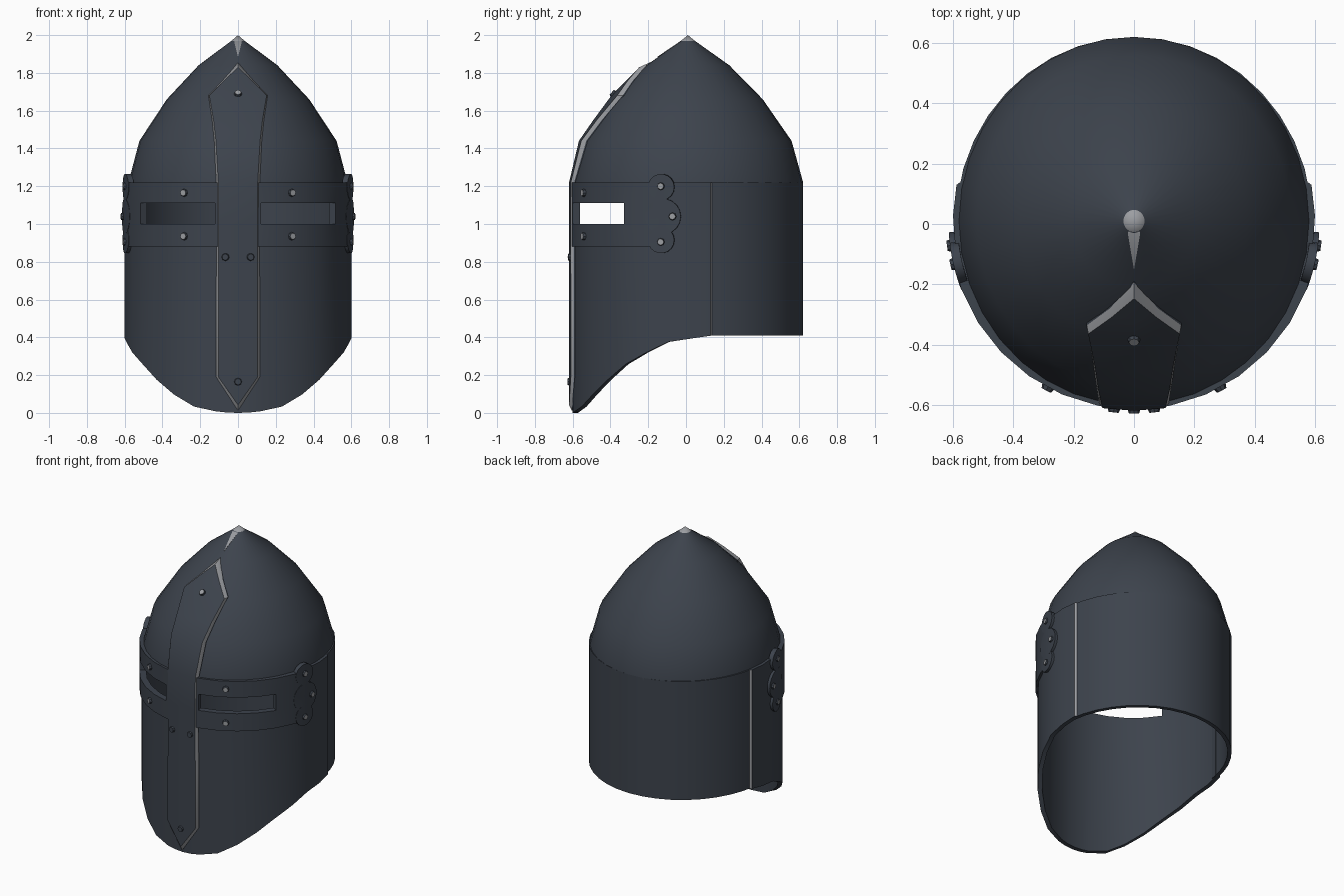
import bpy, bmesh, math
from mathutils import Vector, Matrix

if "Cube" in bpy.data.objects:
    bpy.data.objects.remove(bpy.data.objects["Cube"])

A, B, CY = 0.60, 0.61, 0.01          # helmet half width, half depth, centre in y
DOME = [(0, 1), (1.22, 1), (1.44, 0.9), (1.66, 0.65), (1.84, 0.36), (1.97, 0.06), (2.0, 0)]
HEM = [(-0.60, 0.0), (-0.55, 0.035), (-0.45, 0.145), (-0.3, 0.275), (-0.1, 0.375), (0.14, 0.41)]


def material(name, rgb):
    m = bpy.data.materials.new(name)
    m.diffuse_color = (*rgb, 1)
    m.use_nodes = True
    m.node_tree.nodes["Principled BSDF"].inputs["Base Color"].default_value = m.diffuse_color
    return m


STEEL = material("dark steel", (0.046, 0.056, 0.073))
WORN = material("worn bare steel", (0.33, 0.34, 0.36))


def interp(table, t):
    if t <= table[0][0]:
        return table[0][1]
    for (a, va), (b, vb) in zip(table, table[1:]):
        if t <= b:
            return va + (vb - va) * (t - a) / (b - a)
    return table[-1][1]


def P(th, z, off=0.0, a=A):
    """Point on the helmet surface; angle 0 is the front, positive to +x."""
    s = interp(DOME, z)
    return Vector((max(0, a * s + off) * math.sin(th), CY - max(0, B * s + off) * math.cos(th), z))


def finish(ob_name, mesh, angle=35):
    ob = bpy.data.objects.new(ob_name, mesh)
    bpy.context.collection.objects.link(ob)
    bpy.ops.object.select_all(action='DESELECT')
    ob.select_set(True)
    bpy.context.view_layer.objects.active = ob
    bpy.ops.object.shade_smooth_by_angle(angle=math.radians(angle))
    return ob


def solid(name, outer, inner, faces, worn=lambda c, i: False):
    """Closed plate from an outer sheet, its inner copy and a rim."""
    n = len(outer)
    edges = {(f[k - 1], f[k]) for f in faces for k in range(len(f))}
    rim = [(v, u, u + n, v + n) for u, v in edges if (v, u) not in edges]
    every = list(faces) + [tuple(i + n for i in reversed(f)) for f in faces] + rim
    me = bpy.data.meshes.new(name)
    me.from_pydata(list(outer) + list(inner), [], every)
    me.materials.append(STEEL)
    me.materials.append(WORN)
    for i, p in enumerate(me.polygons):
        p.material_index = int(worn(p.center, i))
    return finish(name, me)


def grid(name, cols, rows, outer_f, inner_f, keep=lambda th, j: True, worn=lambda c, i: False):
    """Curved sheet over columns (angles) and rows; repeated points are merged."""
    seen, outer, inner, faces = {}, [], [], []

    def vert(th, r):
        p = outer_f(th, r)
        key = tuple(round(c, 4) + 0.0 for c in p)
        if key not in seen:
            seen[key] = len(outer)
            outer.append(p)
            inner.append(inner_f(th, r))
        return seen[key]

    for i in range(len(cols) - 1):
        for j in range(len(rows) - 1):
            if keep(abs(cols[i] + cols[i + 1]) / 2, j):
                q = [vert(cols[i], rows[j]), vert(cols[i + 1], rows[j]),
                     vert(cols[i + 1], rows[j + 1]), vert(cols[i], rows[j + 1])]
                faces.append(tuple(dict.fromkeys(q)))
    return solid(name, outer, inner, faces, worn)


def mirrored(half):
    return [-t for t in reversed(half[1:])] + half


# Pointed dome with a worn tip
ring = [i * math.tau / 36 for i in range(37)]
grid("dome", ring, [1.2, 1.22, 1.44, 1.66, 1.84, 1.97, 2.0],
     lambda t, z: P(t, z, 0, 0.58),
     lambda t, z: P(t, z, -0.03, 0.58) - Vector((0, 0, 0.03 * (1 - interp(DOME, z)))),
     worn=lambda c, i: c.z > 1.975)

# Worn streak running forward from the tip
streak = [(-0.5, 1.968), (0, 1.885), (0.5, 1.968)]
solid("tip_streak", [P(t, z, 0.006, 0.58) for t, z in streak],
      [P(t, z, -0.002, 0.58) for t, z in streak], [(0, 1, 2)], lambda c, i: True)

# Rear skirt
back = [1.7 + i * (math.tau - 3.4) / 18 for i in range(19)]
grid("rear_skirt", back, [0.41, 1.22], lambda t, z: P(t, z, 0, 0.59),
     lambda t, z: P(t, z, -0.025, 0.59))


# Face plate with curved hem, eye slots and a worn chamfer at its rear edge
def face_pt(off):
    def f(t, r):
        z = interp(HEM, CY - B * math.cos(t)) if r == 0 else r
        return P(t, z, off - (0.009 if abs(t) > 1.78 else 0))
    return f


def slot(t, j):
    return not (j == 1 and 0.2 < t < 1.0)


front = [0, 0.1, 0.2, 0.4, 0.6, 0.8, 1.0, 1.2, 1.4, 1.6]
grid("face_plate", mirrored(front + [1.768, 1.785]), [0, 1.0, 1.11, 1.22],
     face_pt(0), face_pt(-0.028), slot,
     lambda c, i: c.y > 0.127 and abs(c.x) > 0.58)

# Eye band with the same slots
BAND = 0.014
grid("eye_band", mirrored(front[:8] + [1.34]), [0.88, 1.0, 1.11, 1.22],
     lambda t, z: P(t, z, BAND), lambda t, z: P(t, z, -0.002), slot)

# Scalloped ends of the band
for side, sg in (("right", 1), ("left", -1)):
    for k, (th, z0, r) in enumerate([(1.34, 1.195, 0.07), (1.355, 1.04, 0.095), (1.34, 0.915, 0.07)]):
        n = 18
        disc = [(sg * th, z0)] + [(sg * (th + r / B * math.cos(i * math.tau / n)),
                                   z0 + r * math.sin(i * math.tau / n)) for i in range(n)]
        tris = [(0, 1 + i, 1 + (i + 1) % n)[::sg] for i in range(n)]

        def on_wall(t, z, off):
            p = P(t, 1.0, off)
            p.z = z
            return p
        solid(f"band_lobe_{side}_{k + 1}", [on_wall(t, z, BAND + 0.001) for t, z in disc],
              [on_wall(t, z, -0.015) for t, z in disc], tris)

# Nasal bar: outer outline and raised inner outline, bevel left bare
outline = [(0.012, 0), (0.19, 0.115), (0.6, 0.115), (1.0, 0.113), (1.22, 0.115),
           (1.44, 0.125), (1.55, 0.136), (1.68, 0.155), (1.76, 0.08), (1.855, 0)]
rows = len(outline)
top = []
for z, w in outline:
    lift = 0.019 if z < 1.3 else 0.028
    zi = z + (0.03 if z < 0.1 else -0.025 if z > 1.8 else 0)
    wi = max(0, w - 0.014)
    for x, zz, off in ((-w, z, 0.004), (-wi, zi, lift), (0, zi, lift), (wi, zi, lift), (w, z, 0.004)):
        s = A * interp(DOME, zz)
        top.append(P(math.asin(x / s), zz, off))
quads = [(j * 5 + i, j * 5 + i + 1, j * 5 + i + 6, j * 5 + i + 5)
         for j in range(rows - 1) for i in range(4)]
bar = solid("nasal_bar", top, [p + Vector((0, 0.02, 0)) for p in top], quads,
            lambda c, i: i < len(quads) and i % 4 in (0, 3))
bm = bmesh.new()
bm.from_mesh(bar.data)
bmesh.ops.remove_doubles(bm, verts=bm.verts, dist=0.0005)
bm.to_mesh(bar.data)
bm.free()


# Rivets: low octagonal studs along the surface normal
def rivet(name, th, z, off, bright):
    e = 0.01
    nrm = (P(th + e, z) - P(th - e, z)).cross(P(th, z + e) - P(th, z - e)).normalized()
    rot = nrm.to_track_quat('Z', 'Y').to_matrix().to_4x4()
    bm = bmesh.new()
    bmesh.ops.create_cone(bm, cap_ends=True, segments=8, radius1=0.024, radius2=0.017, depth=0.022,
                          matrix=Matrix.Translation(P(th, z, off)) @ rot)
    for f in bm.faces:
        f.material_index = int(bright and f.normal.dot(nrm) > 0.9)
    me = bpy.data.meshes.new(name)
    bm.to_mesh(me)
    bm.free()
    me.materials.append(STEEL)
    me.materials.append(WORN)
    finish(name, me, 20)


for side, sg in (("right", 1), ("left", -1)):
    for k, (th, z) in enumerate([(0.485, 1.165), (0.485, 0.935), (1.34, 1.2), (1.44, 1.04), (1.34, 0.905)]):
        zz = min(z, 1.2)
        rivet(f"band_rivet_{side}_{k + 1}", sg * th, zz, BAND, True)
    rivet(f"nasal_rivet_{side}", sg * 0.108, 0.825, 0.017, False)
rivet("nasal_rivet_bottom", 0, 0.165, 0.017, False)
rivet("nasal_rivet_top", 0, 1.69, 0.028, True)
